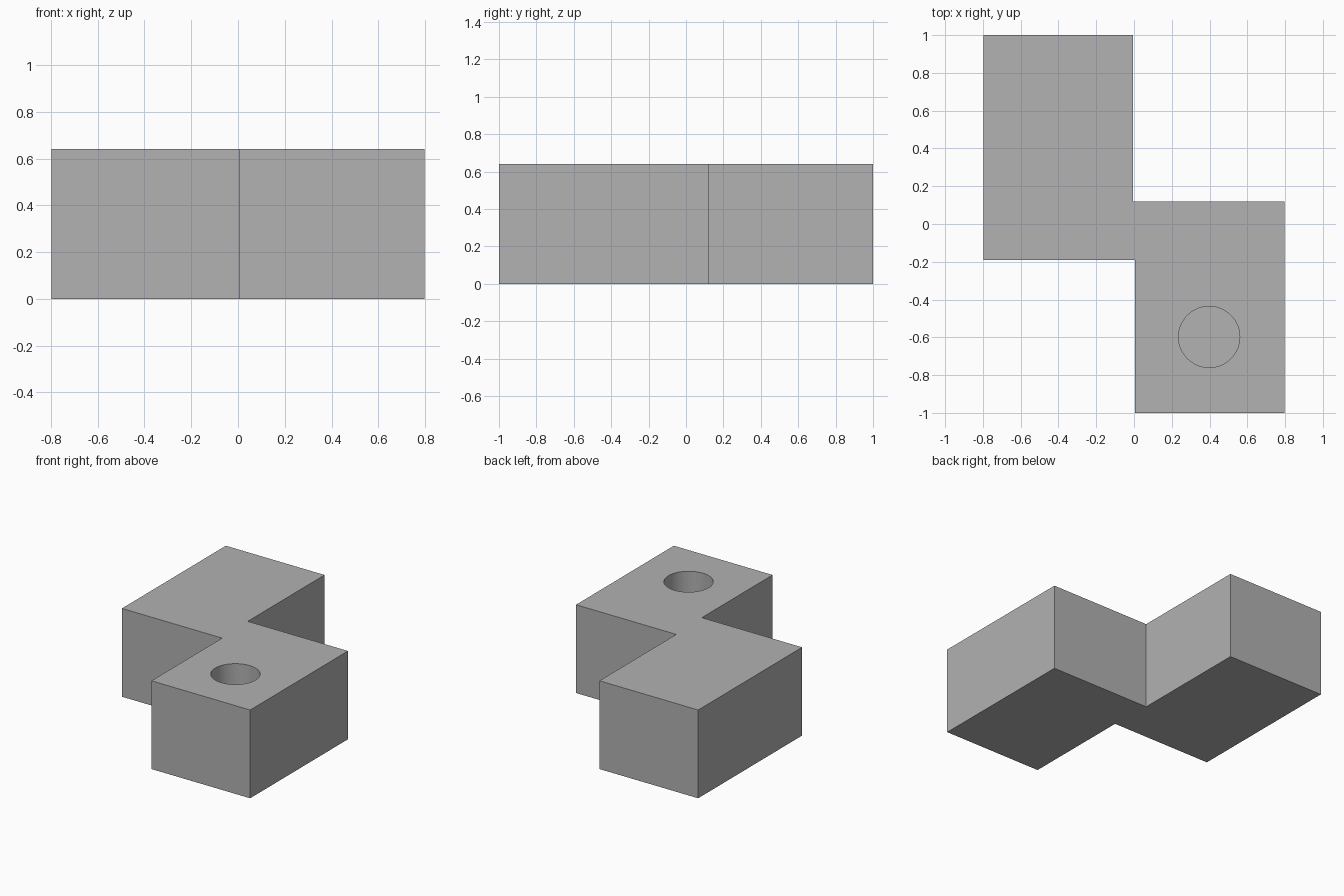
import bpy
import bmesh

cube = bpy.data.objects.get("Cube")
if cube:
    bpy.data.objects.remove(cube, do_unlink=True)

HEIGHT = 0.64
HOLE_CENTRE = (0.398, -0.598)
HOLE_RADIUS = 0.162
HOLE_DEPTH = 0.4

grey = bpy.data.materials.new("plain grey")
grey.use_nodes = True
colour = (0.445, 0.445, 0.445, 1)
grey.diffuse_color = colour
grey.node_tree.nodes["Principled BSDF"].inputs["Base Color"].default_value = colour

# Stepped block: two offset rectangles sharing a narrow waist
outline = [(-0.798, -0.19), (0.006, -0.19), (0.006, -1), (0.798, -1),
           (0.798, 0.12), (-0.006, 0.12), (-0.006, 1), (-0.798, 1)]
bm = bmesh.new()
base = bm.faces.new([bm.verts.new((x, y, 0)) for x, y in outline])
raised = bmesh.ops.extrude_face_region(bm, geom=[base], use_keep_orig=True)["geom"]
top_verts = [v for v in raised if isinstance(v, bmesh.types.BMVert)]
bmesh.ops.translate(bm, verts=top_verts, vec=(0, 0, HEIGHT))
bmesh.ops.recalc_face_normals(bm, faces=bm.faces)
mesh = bpy.data.meshes.new("stepped_block")
bm.to_mesh(mesh)
bm.free()
block = bpy.data.objects.new("stepped_block", mesh)
bpy.context.collection.objects.link(block)
mesh.materials.append(grey)

# Blind round hole in the top of the front arm
cutter_depth = HOLE_DEPTH * 2
bpy.ops.mesh.primitive_cylinder_add(
    vertices=64, radius=HOLE_RADIUS, depth=cutter_depth,
    location=(*HOLE_CENTRE, HEIGHT - HOLE_DEPTH + cutter_depth / 2))
cutter = bpy.context.object
cutter.name = "hole_cutter"
cutter.data.materials.append(grey)

bore = block.modifiers.new("round_hole", "BOOLEAN")
bore.operation = "DIFFERENCE"
bore.solver = "EXACT"
bore.object = cutter

# Apply the cut, remove the cutter and smooth only the bore wall
bpy.ops.object.select_all(action="DESELECT")
block.select_set(True)
bpy.context.view_layer.objects.active = block
bpy.ops.object.modifier_apply(modifier=bore.name)
bpy.data.objects.remove(cutter, do_unlink=True)
bpy.ops.object.shade_smooth_by_angle()
